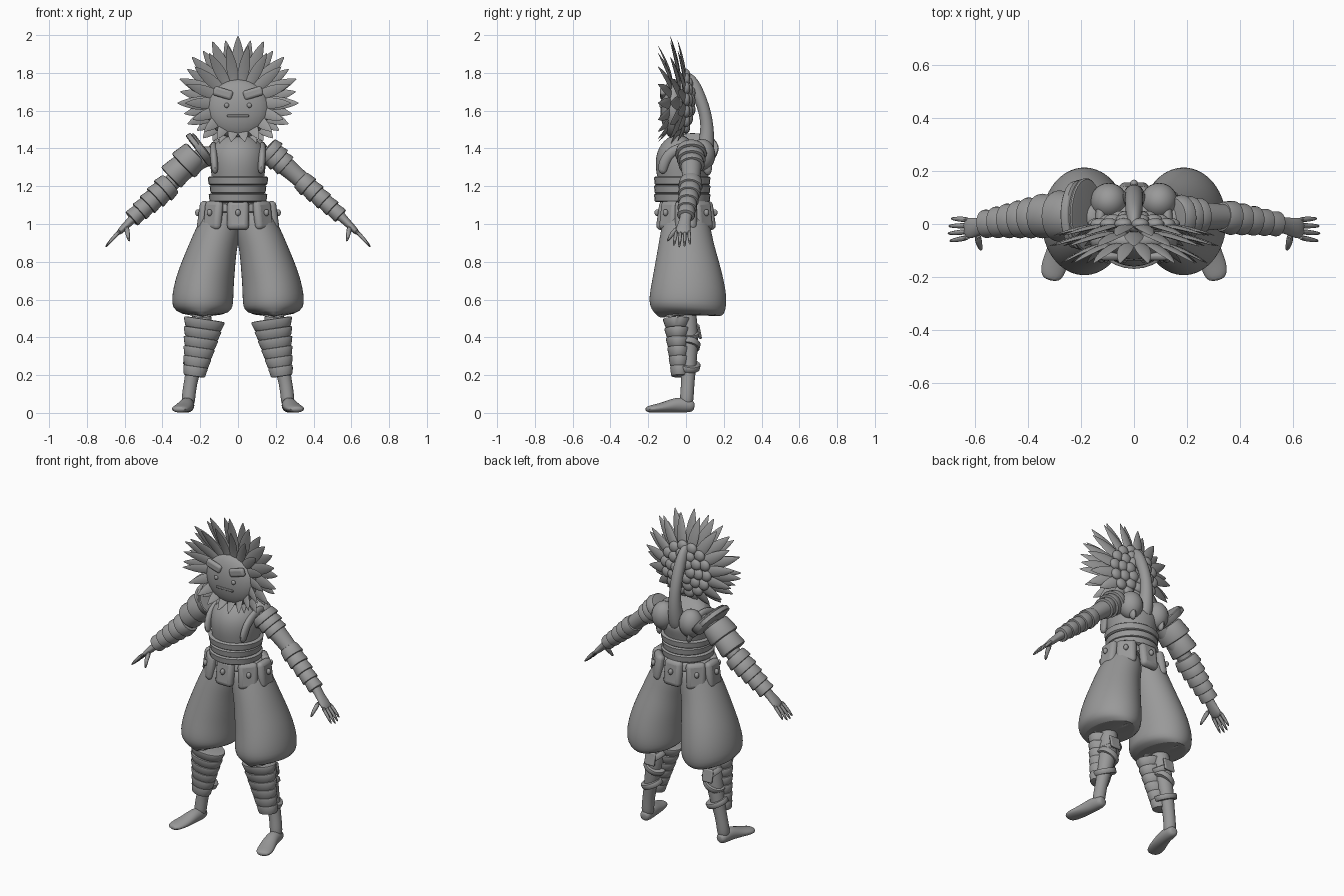
import bpy, bmesh
from math import sin, cos, pi, radians
from mathutils import Vector, Matrix

if "Cube" in bpy.data.objects:
    bpy.data.objects.remove(bpy.data.objects["Cube"])

grey = bpy.data.materials.new("plain_grey")
grey.use_nodes = True
grey.diffuse_color = (0.32, 0.32, 0.32, 1)
grey.node_tree.nodes["Principled BSDF"].inputs["Base Color"].default_value = (0.32, 0.32, 0.32, 1)
X, Y = Vector((1, 0, 0)), Vector((0, 1, 0))
made = []


def finish(name, bm, subdiv=0, bevel=0):
    bmesh.ops.recalc_face_normals(bm, faces=bm.faces)
    me = bpy.data.meshes.new(name)
    bm.to_mesh(me)
    bm.free()
    me.materials.append(grey)
    ob = bpy.data.objects.new(name, me)
    bpy.context.collection.objects.link(ob)
    if bevel:
        mod = ob.modifiers.new("round", 'BEVEL')
        mod.width, mod.segments = bevel, 3
    if subdiv:
        mod = ob.modifiers.new("smooth", 'SUBSURF')
        mod.levels = mod.render_levels = subdiv
    made.append(ob)
    return ob


def tube(name, rings, ref=Y, n=12, subdiv=2):
    """Closed skin over elliptical rings (x, y, z, radius, radius2)."""
    bm = bmesh.new()
    pts = [Vector(r[:3]) for r in rings]
    loops = []
    for i, r in enumerate(rings):
        t = (pts[min(i + 1, len(pts) - 1)] - pts[max(i - 1, 0)]).normalized()
        u = ref.cross(t).normalized()
        v = t.cross(u)
        loops.append([bm.verts.new(pts[i] + u * r[3] * cos(a) + v * r[-1] * sin(a))
                      for a in (2 * pi * k / n for k in range(n))])
    for a, b in zip(loops, loops[1:]):
        for k in range(n):
            bm.faces.new((a[k], a[(k + 1) % n], b[(k + 1) % n], b[k]))
    bm.faces.new(loops[0])
    bm.faces.new(loops[-1])
    return finish(name, bm, subdiv)


def cuff(name, a, b, r1, r2):
    """Flared armour ring from a to b; r1 and r2 are (radius, radius2)."""
    a, b = Vector(a), Vector(b)
    rings = []
    for t, k in ((0, .8), (.04, .96), (.15, 1), (.85, 1), (.96, .96), (1, .8)):
        rings.append((*a.lerp(b, t), (r1[0] + (r2[0] - r1[0]) * t) * k,
                      (r1[1] + (r2[1] - r1[1]) * t) * k))
    return tube(name, rings, n=28, subdiv=0)


def ball(name, pos, size):
    bm = bmesh.new()
    bmesh.ops.create_uvsphere(bm, u_segments=24, v_segments=14, radius=1,
                              matrix=Matrix.Translation(pos) @ Matrix.Diagonal((*size, 1)))
    return finish(name, bm)


def box(name, pos, size, rot=Matrix(), bevel=.01):
    bm = bmesh.new()
    bmesh.ops.create_cube(bm, size=1, matrix=Matrix.Translation(pos) @ rot @ Matrix.Diagonal((*size, 1)))
    return finish(name, bm, bevel=bevel)


def petal(name, angle, r0, r1, half, y0, y1, cz=1.64):
    """Pointed leaf with a raised middle rib, radiating from the head centre."""
    bm = bmesh.new()
    out, side = Vector((cos(angle), 0, sin(angle))), Vector((-sin(angle), 0, cos(angle)))
    loops = []
    for i in range(9):
        s = i / 8
        w = half * max(sin(pi * (.18 + .82 * s)), .01) ** .85
        c = Vector((0, 0, cz)) + out * (r0 + (r1 - r0) * s) + Y * (y0 + (y1 - y0) * s ** 1.4)
        loops.append([bm.verts.new(p) for p in (c + side * w, c - Y * w * .12, c - side * w, c + Y * w * .35)])
    for a, b in zip(loops, loops[1:]):
        for k in range(4):
            bm.faces.new((a[k], a[(k + 1) % 4], b[(k + 1) % 4], b[k]))
    bm.faces.new(loops[0])
    bm.faces.new(loops[-1])
    return finish(name, bm, 1)


# Torso, vest bulges and waist wrap
tube("torso", [(0, -.02, 1.04, .13, .11), (0, -.02, 1.2, .135, .125), (0, -.02, 1.3, .15, .15),
               (0, -.01, 1.37, .155, .15), (0, .01, 1.42, .13, .11), (0, .03, 1.44, .07, .06)], n=16)
for i, w in enumerate((.15, .145, .155)):
    z = 1.115 + i * .045
    cuff("waist_wrap", (0, -.02, z), (0, -.02, z + .047), (w, .145), (w + .006, .15))
for s in (-1, 1):
    ball("shoulder_blade", (s * .095, .085, 1.365), (.07, .07, .085))
    tube("vest_strap", [(s * .12, -.13, 1.26, .03, .02), (s * .13, -.11, 1.37, .03, .02),
                        (s * .13, .0, 1.42, .03, .02), (s * .12, .1, 1.4, .03, .02),
                        (s * .1, .12, 1.25, .03, .02)], ref=X)

# Belt of eight buttoned pouches
cuff("belt", (0, 0, 1.06), (0, 0, 1.11), (.165, .125), (.15, .12))
for k in range(8):
    a = k * pi / 4
    d = Vector((cos(a), sin(a), 0))
    p = Vector((d.x * .185, d.y * .125, 1.045))
    turn = Matrix.Rotation(a + pi / 2, 4, 'Z') @ Matrix.Rotation(radians(-8), 4, 'X')
    box("pouch", p, (.115, .05, .155), turn, .024)
    ball("pouch_button", p + d * .028 + Vector((0, 0, .015)), (.014, .014, .018))

for s in (-1, 1):
    # Baggy trousers
    tube("trouser_leg", [(s * x, y, z, a, b) for x, y, z, a, b in (
        (.19, 0, .56, .08, .08), (.19, 0, .51, .11, .13), (.19, .01, .515, .155, .195),
        (.19, .01, .59, .17, .215), (.175, .01, .7, .158, .195), (.15, .005, .8, .142, .172),
        (.125, 0, .9, .125, .148), (.09, 0, 1, .115, .13), (.08, 0, 1.08, .08, .11))], n=16)

    # Lower leg and foot
    tube("shin", [(s * .185, 0, .58, .055), (s * .2, .01, .42, .058), (s * .225, .015, .28, .046),
                  (s * .25, .01, .17, .036), (s * .262, .005, .09, .038), (s * .265, 0, .03, .036)])
    tube("foot", [(s * .262, .045, .035, .02, .02), (s * .264, .03, .036, .036, .035),
                  (s * .27, -.04, .045, .04, .045), (s * .285, -.11, .03, .048, .03),
                  (s * .305, -.17, .022, .052, .022), (s * .315, -.215, .018, .035, .016)],
         ref=Vector((0, 0, -1)))
    made[-1].data.transform(Matrix.Identity(4))

    # Layered shin guard with straps behind
    for i in range(6):
        t = i / 5
        x, z, w = .185 + .047 * t, .445 - .05 * i, .112 - .045 * t
        cuff("shin_guard_band", (s * x, -.045 + .012 * t, z - .002), (s * (x - .008), -.045 + .012 * t, z + .052),
             (w * .84, .06 - .015 * t), (w, .08 - .028 * t))
    for z, tilt in ((.43, .05), (.36, -.04), (.25, .03)):
        x = .195 + (.43 - z) * .17
        cuff("leg_strap", (s * x - tilt * .2, .01, z - .015), (s * x + tilt * .2, .015, z + .015),
             (.066, .062), (.068, .064))
    box("calf_flap", (s * .2, .07, .43), (.07, .015, .08), Matrix.Rotation(.2, 4, 'X'))

    # Arm, palm, fingers and thumb
    tube("arm", [(s * x, y, z, a, b) for x, y, z, a, b in (
        (.11, .02, 1.37, .05, .06), (.19, .025, 1.36, .06, .065), (.29, .03, 1.275, .05, .052),
        (.4, .025, 1.175, .044, .045), (.5, .01, 1.085, .036, .038), (.565, -.005, 1.02, .022, .028),
        (.61, -.015, .975, .02, .042), (.64, -.018, .945, .012, .04))])
    for i in range(4):
        y = -.05 + i * .022
        reach = (.92, 1, .97, .85)[i]
        tube("finger", [(s * .62, y, .968, .012), (s * (.62 + .045 * reach), y * 1.15, .968 - .045 * reach, .011),
                        (s * (.62 + .085 * reach), y * 1.3, .968 - .095 * reach, .006)], n=8, subdiv=1)
    tube("thumb", [(s * .59, -.035, .985, .016), (s * .585, -.075, .95, .014),
                   (s * .575, -.1, .905, .007)], n=8, subdiv=1)


def guard(name, a, b, count, r1, r2):
    """Row of overlapping flared cuffs along a limb."""
    a, b = Vector(a), Vector(b)
    for i in range(count):
        k = r1 + (r2 - r1) * i / max(count - 1, 1)
        cuff(name, a.lerp(b, i / count), a.lerp(b, (i + 1.1) / count), (k * .86, k * .95), (k, k * 1.1))


# Arm armour: light on the left, heavy on the right
guard("left_shoulder_band", (.15, .025, 1.4), (.25, .03, 1.31), 3, .078, .064)
guard("left_forearm_band", (.33, .028, 1.235), (.54, .0, 1.045), 5, .06, .044)
guard("right_forearm_band", (-.355, .028, 1.215), (-.56, .0, 1.03), 5, .072, .05)
guard("right_upper_arm_plate", (-.22, .03, 1.375), (-.35, .03, 1.25), 2, .09, .078)
cuff("right_shoulder_plate", (-.175, .035, 1.405), (-.212, .035, 1.437 - .06), (.1, .14), (.095, .13))
cuff("right_shoulder_rim", (-.205, .035, 1.425), (-.23, .035, 1.405), (.075, .13), (.08, .125))

# Curved stem neck
tube("stem_neck", [(0, .07, 1.3, .06, .05), (0, .105, 1.4, .048, .045), (0, .115, 1.5, .036, .036),
                   (0, .1, 1.6, .033, .035), (0, .065, 1.69, .035, .035), (0, .02, 1.76, .045, .03),
                   (0, -.03, 1.79, .03, .02)], ref=X)

# Flower head: face and three petal layers
ball("face", (0, -.065, 1.61), (.168, .07, .158))
for name, count, shift, size, half, y0, y1 in (
        ("front_petal", 18, .5, .87, .044, -.075, -.15), ("middle_petal", 16, 0, 1, .054, -.035, -.085),
        ("back_petal", 16, .5, .95, .05, -.005, -.045)):
    for k in range(count):
        a = pi / 2 + 2 * pi * (k + shift) / count
        h = sin(a)
        petal(name, a, .1, size * (.325 + h * (.035 if h > 0 else .085)), half, y0, y1)

# Small overlapping scales behind the head
for count, r, y in ((14, .14, .0), (10, .095, .015), (6, .05, .028)):
    for k in range(count):
        a = 2 * pi * (k + r) / count
        ball("back_scale", (r * cos(a), y, 1.65 + r * sin(a)), (.034, .022, .034))
ball("head_back", (0, -.01, 1.65), (.12, .045, .12))

# Facial features
for s in (-1, 1):
    box("eye", (s * .08, -.122, 1.693), (.105, .03, .05), Matrix.Rotation(-s * .3, 4, 'Y'), .014)
    ball("pupil", (s * .06, -.131, 1.628), (.013, .01, .013))
box("mouth", (0, -.131, 1.573), (.115, .014, .013), bevel=.004)

# Smooth shading with sharp edges kept
bpy.ops.object.select_all(action='DESELECT')
for ob in made:
    ob.select_set(True)
bpy.context.view_layer.objects.active = made[0]
bpy.ops.object.shade_smooth_by_angle(angle=radians(40))
